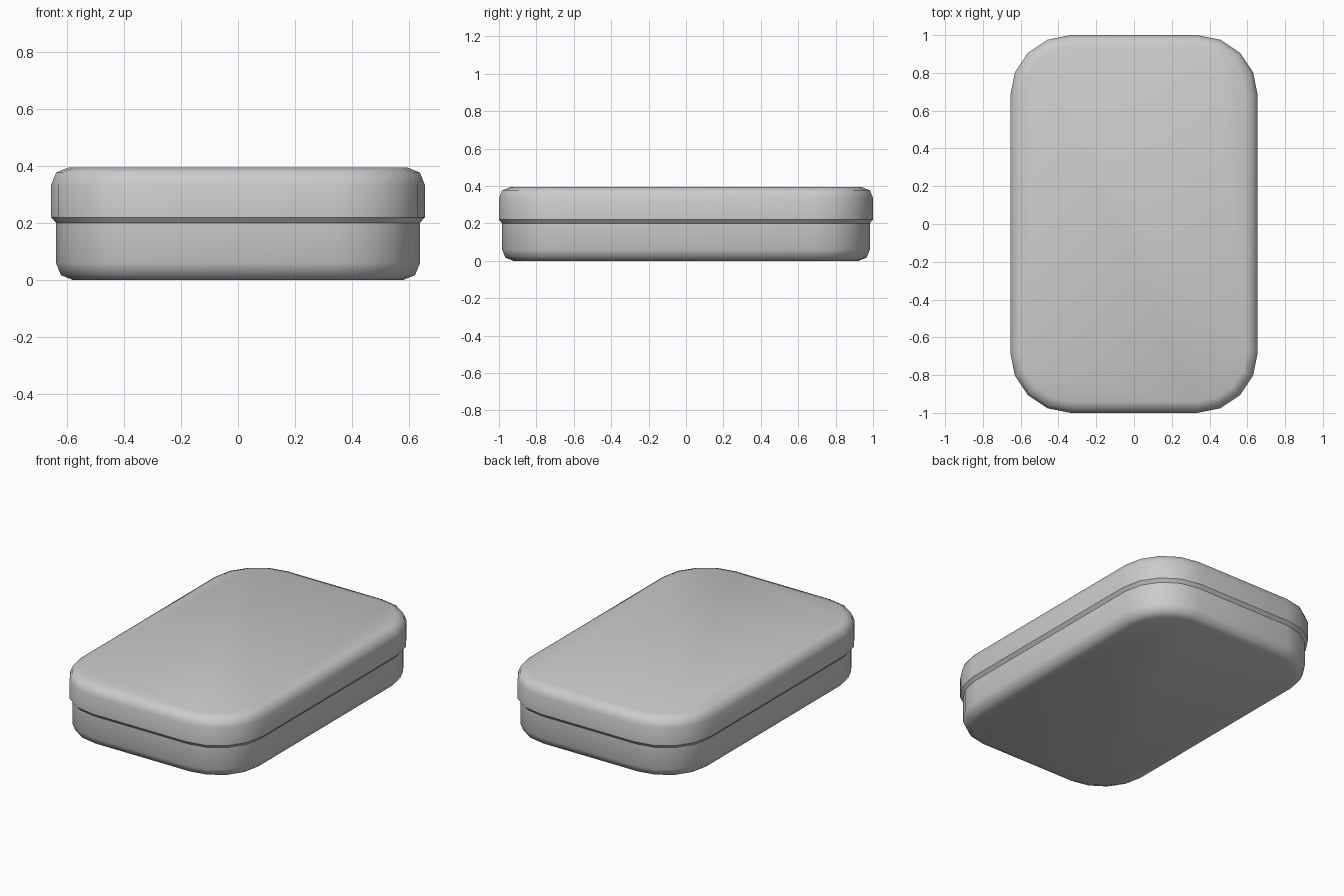
import bpy, bmesh
from math import sin, cos, pi

if "Cube" in bpy.data.objects:
    bpy.data.objects.remove(bpy.data.objects["Cube"])

HALF_X, HALF_Y, RADIUS, SEGS = 0.655, 1.0, 0.32, 4


def outline(inset):
    """Rounded rectangle, inset concentrically from the widest outline."""
    r = RADIUS - inset
    pts = []
    for k, (sx, sy) in enumerate([(1, 1), (-1, 1), (-1, -1), (1, -1)]):
        cx, cy = sx * (HALF_X - RADIUS), sy * (HALF_Y - RADIUS)
        for i in range(SEGS + 1):
            a = (k + i / SEGS) * pi / 2
            pts.append((cx + r * cos(a), cy + r * sin(a)))
    return pts


def shell(name, profile, cap, sharp=()):
    """Loft (inset, z) rings upward and close one end with a flat face."""
    bm = bmesh.new()
    rings = [[bm.verts.new((x, y, z)) for x, y in outline(inset)]
             for inset, z in profile]
    n = len(rings[0])
    for lo, hi in zip(rings, rings[1:]):
        for i in range(n):
            j = (i + 1) % n
            bm.faces.new((lo[i], lo[j], hi[j], hi[i]))
    bm.faces.new(rings[-1] if cap == "top" else rings[0][::-1])
    for f in bm.faces:
        f.smooth = True
    for k in sharp:
        for i in range(n):
            bm.edges.get((rings[k][i], rings[k][(i + 1) % n])).smooth = False
    mesh = bpy.data.meshes.new(name)
    bm.to_mesh(mesh)
    bm.free()
    obj = bpy.data.objects.new(name, mesh)
    bpy.context.collection.objects.link(obj)
    return obj


# Lower tray with a rounded bottom edge, open under the lid
shell("tin_base",
      [(0.076, 0.0), (0.034, 0.017), (0.017, 0.059), (0.017, 0.20)],
      "bottom")

# Lid with a crisp undercut rim and a rounded top edge
shell("tin_lid",
      [(0.017, 0.20), (0.0, 0.22), (0.0, 0.335), (0.017, 0.377), (0.059, 0.394)],
      "top", sharp=(1,))
